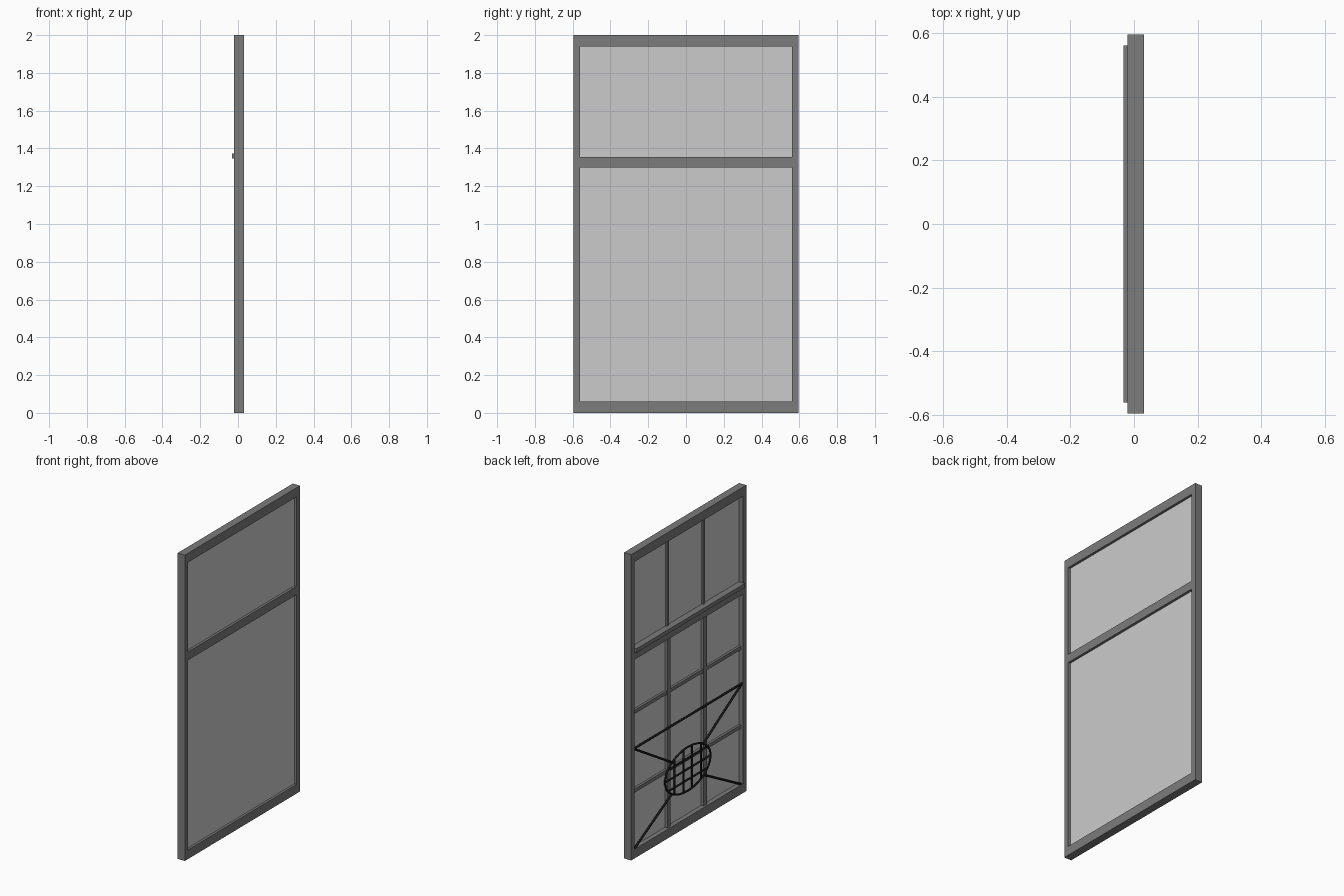
import bpy
from math import cos, sin, pi, sqrt

if "Cube" in bpy.data.objects:
    bpy.data.objects.remove(bpy.data.objects["Cube"])


def material(name, value):
    m = bpy.data.materials.new(name)
    m.diffuse_color = (value, value, value, 1)
    m.use_nodes = True
    m.node_tree.nodes["Principled BSDF"].inputs["Base Color"].default_value = m.diffuse_color
    return m


FRAME = material("dark_frame", 0.2)
IRON = material("black_iron", 0.01)


def box(name, x, y, z, mat=None):
    """Box from (min, max) ranges on each axis."""
    bpy.ops.mesh.primitive_cube_add(size=1)
    o = bpy.context.object
    o.name = name
    o.location = [(r[0] + r[1]) / 2 for r in (x, y, z)]
    o.scale = [r[1] - r[0] for r in (x, y, z)]
    bpy.ops.object.transform_apply(location=True, rotation=False, scale=True)
    if mat:
        o.data.materials.append(mat)
    return o


def rod(name, points, radius, cyclic=False):
    """Round iron bar through (y, z) points in the grille plane."""
    c = bpy.data.curves.new(name, 'CURVE')
    c.dimensions = '3D'
    c.bevel_depth = radius
    c.bevel_resolution = 2
    c.use_fill_caps = True
    s = c.splines.new('POLY')
    s.points.add(len(points) - 1)
    for p, (y, z) in zip(s.points, points):
        p.co = (GX, y, z, 1)
    s.use_cyclic_u = cyclic
    o = bpy.data.objects.new(name, c)
    bpy.context.collection.objects.link(o)
    c.materials.append(IRON)


X = (-0.02, 0.032)      # frame thickness
W, IN = 0.595, 0.56     # outer and inner half width
GX = -0.013             # grille plane

# Outer frame and middle rail
for s, side in ((-1, "left"), (1, "right")):
    box("stile_" + side, X, sorted((s * IN, s * W)), (0, 2), FRAME)
for name, z in (("bottom_rail", (0, 0.06)), ("middle_rail", (1.30, 1.355)),
                ("top_rail", (1.94, 2.0))):
    box(name, X, (-IN, IN), z, FRAME)
box("rail_ledge", (-0.033, 0.01), (-IN, IN), (1.348, 1.374), FRAME)

# Screen panels
box("upper_panel", (0.01, 0.016), (-IN, IN), (1.355, 1.94))
box("lower_panel", (0.01, 0.016), (-IN, IN), (0.06, 1.30))

# Vertical muntins: thin above, deeper below
for y in (-0.187, 0.187):
    box("upper_muntin", (0.0, 0.01), (y - 0.01, y + 0.01), (1.374, 1.94), FRAME)
    box("lower_muntin", (-0.008, 0.01), (y - 0.016, y + 0.016), (0.06, 1.30), FRAME)

# Short cross muntins between the verticals
for z in (0.43, 0.945):
    for y in ((-IN, -0.203), (-0.171, 0.171), (0.203, IN)):
        box("cross_muntin", (-0.005, 0.01), y, (z - 0.012, z + 0.012), FRAME)

# Iron grille: oval ring with a lattice
A, B, CZ = 0.235, 0.143, 0.37
rod("oval_ring", [(A * cos(t * pi / 24), CZ + B * sin(t * pi / 24))
                  for t in range(48)], 0.006, True)
for k in (-1.5, -0.5, 0.5, 1.5):
    y = k * 0.09
    h = B * sqrt(1 - (y / A) ** 2)
    rod("lattice_upright", [(y, CZ - h), (y, CZ + h)], 0.006)
for z in (-0.07, 0, 0.07):
    w = A * sqrt(1 - (z / B) ** 2)
    rod("lattice_bar", [(-w, CZ + z), (w, CZ + z)], 0.006)

# Push bar and diagonal stays to the corners
rod("push_bar", [(-IN, 0.715), (IN, 0.715)], 0.007)
for s in (-1, 1):
    rod("upper_stay", [(s * IN, 0.715), (s * 0.16, 0.473)], 0.007)
    rod("lower_stay", [(s * 0.55, 0.06), (s * 0.165, 0.268)], 0.007)
